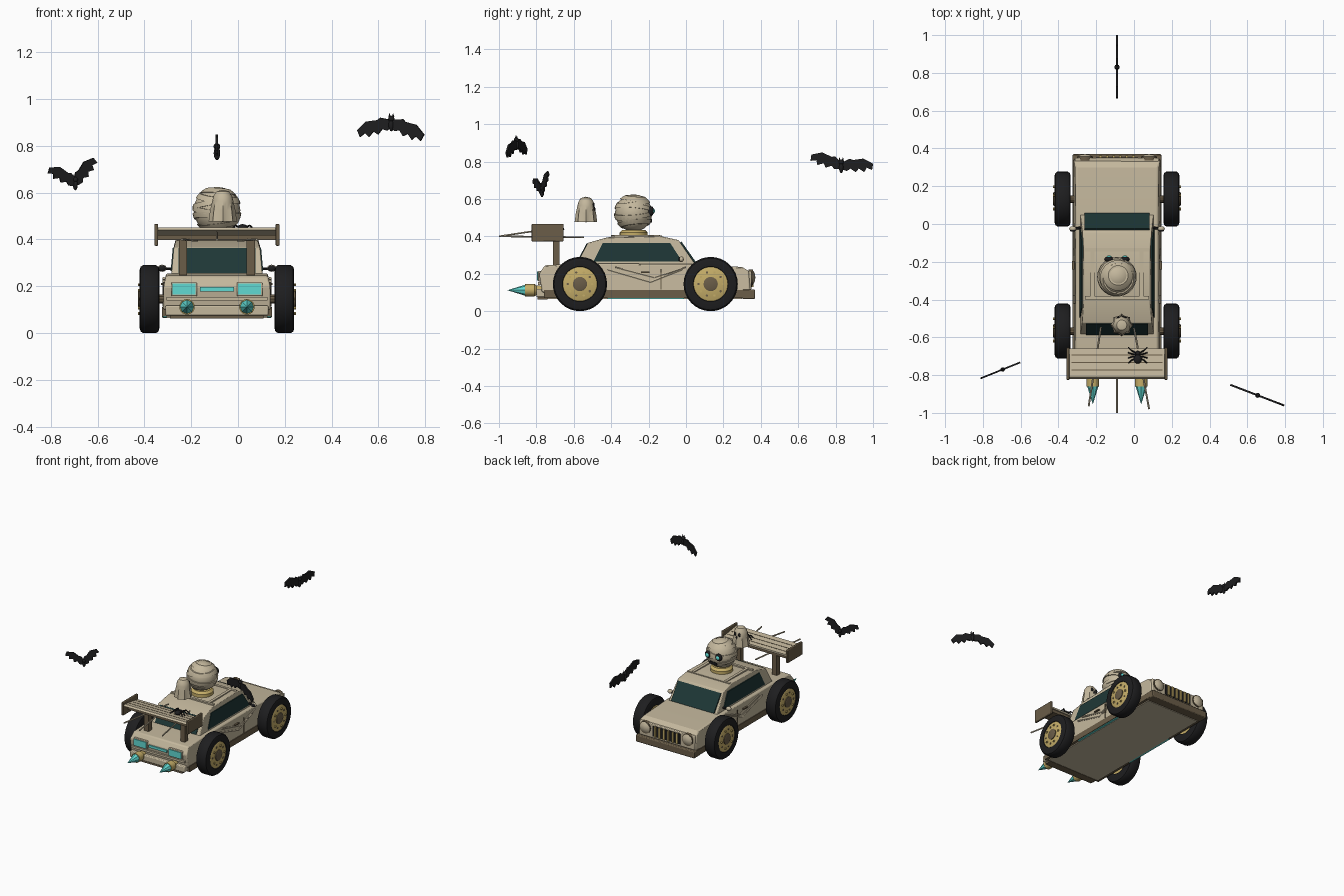
import bpy, bmesh, math
from mathutils import Matrix, Vector

if "Cube" in bpy.data.objects:
    bpy.data.objects.remove(bpy.data.objects["Cube"])

CX = -0.09  # centre line of the car


def material(name, *rgb):
    m = bpy.data.materials.new(name)
    m.use_nodes = True
    m.diffuse_color = (*rgb, 1)
    m.node_tree.nodes["Principled BSDF"].inputs["Base Color"].default_value = (*rgb, 1)
    return m


tan = material("bandage tan", 0.55, 0.475, 0.335)
brown = material("dark brown", 0.145, 0.11, 0.065)
gold = material("old gold", 0.56, 0.42, 0.14)
cyan = material("glow cyan", 0.12, 0.70, 0.65)
glass = material("teal glass", 0.013, 0.038, 0.037)
black = material("black", 0.013, 0.013, 0.014)


def finish(bm, name, mat, place=None, angle=35):
    bmesh.ops.remove_doubles(bm, verts=bm.verts, dist=1e-5)
    bmesh.ops.recalc_face_normals(bm, faces=bm.faces)
    bm.transform(place or Matrix.Translation((CX, 0, 0)))
    me = bpy.data.meshes.new(name)
    bm.to_mesh(me)
    bm.free()
    me.materials.append(mat)
    me.shade_smooth()
    me.set_sharp_from_angle(angle=math.radians(angle))
    ob = bpy.data.objects.new(name, me)
    bpy.context.collection.objects.link(ob)
    return ob


def bevel(ob, width):
    m = ob.modifiers.new("bevel", "BEVEL")
    m.width, m.segments, m.limit_method = width, 2, "ANGLE"
    return ob


def box(name, lo, hi, mat):
    bm = bmesh.new()
    bmesh.ops.create_cube(bm, size=1)
    for v in bm.verts:
        v.co = Vector([(a + b) / 2 + c * (b - a) for a, b, c in zip(lo, hi, v.co)])
    return finish(bm, name, mat)


def prism(name, profile, half, mat):
    """Extrude a y-z profile sideways; half(z) gives the half width."""
    bm = bmesh.new()
    a, b = ([bm.verts.new((s * half(z), y, z)) for y, z in profile] for s in (-1, 1))
    bm.faces.new(a)
    bm.faces.new(b)
    for i in range(len(a)):
        bm.faces.new((a[i - 1], a[i], b[i], b[i - 1]))
    return finish(bm, name, mat, angle=20)


def lathe(name, profile, loc, mat, rot=None, seg=24, wave=0):
    bm = bmesh.new()
    rings = []
    for r, h in profile:
        k = [1 + (wave * (-1) ** i if h < 0 else 0) for i in range(seg)]
        rings.append([bm.verts.new((r * k[i] * math.cos(math.tau * i / seg),
                                    r * k[i] * math.sin(math.tau * i / seg), h)) for i in range(seg)])
    for a, b in zip(rings, rings[1:]):
        for i in range(seg):
            bm.faces.new((a[i - 1], a[i], b[i], b[i - 1]))
    bmesh.ops.dissolve_degenerate(bm, edges=bm.edges, dist=1e-6)
    place = Matrix.Translation((CX + loc[0], loc[1], loc[2])) @ (rot or Matrix())
    return finish(bm, name, mat, place)


def ball(name, r, loc, mat, scale=(1, 1, 1), place=None):
    bm = bmesh.new()
    bmesh.ops.create_uvsphere(bm, u_segments=16, v_segments=10, radius=1)
    for v in bm.verts:
        v.co = Vector([c * r * s + l for c, s, l in zip(v.co, scale, loc)])
    return finish(bm, name, mat, place)


def rod(name, a, b, r, mat, seg=6):
    d = Vector(b) - Vector(a)
    return lathe(name, [(0, 0), (r, 0), (r, d.length), (0, d.length)], a, mat,
                 d.to_track_quat("Z", "Y").to_matrix().to_4x4(), seg)


ALONG_Y = Matrix.Rotation(-math.pi / 2, 4, "X")

# car body, sills and floor
bevel(prism("body", [(-.77, .10), (-.785, .20), (-.755, .245), (-.56, .255), (.05, .252),
                     (.30, .236), (.335, .215), (.345, .10)],
            lambda z: .23 if z <= .22 else .218, tan), .008)
box("floor_sill", (-.235, -.76, .07), (.235, .34, .112), brown)
box("floor_plate", (-.215, -.74, .064), (.215, .30, .08), tan)
bevel(box("front_bumper", (-.235, .30, .065), (.235, .37, .115), brown), .006)
bevel(box("rear_bumper", (-.22, -.80, .075), (.22, -.72, .118), tan), .006)
box("rear_bumper_lip", (-.20, -.795, .062), (.20, -.74, .08), brown)
box("trunk_step", (-.215, -.792, .14), (.215, -.76, .155), tan)


# cabin with glass that stands just proud of it
def cabin_half(z):
    return .195 - .09 * (z - .25) if z < .39 else .175


bevel(prism("cabin", [(-.585, .25), (-.525, .365), (-.42, .395), (-.14, .402), (-.04, .38), (.05, .25)],
            cabin_half, tan), .005)
prism("side_windows", [(-.495, .265), (-.445, .365), (-.085, .365), (-.02, .265)],
      lambda z: cabin_half(z) + .004, glass)
prism("windshield", [(-.035, .365), (-.025, .373), (.057, .257), (.045, .257)], lambda z: .172, glass)
prism("rear_window", [(-.52, .36), (-.53, .364), (-.588, .256), (-.575, .256)], lambda z: .165, glass)
for y in (-.40, -.145):
    box("roof_band", (-.17, y, .39), (.17, y + .018, .405), tan)
for x in (-.13, .13):
    box("roof_rail", (x - .01, -.40, .39), (x + .01, -.14, .407), tan)

# grille, side trim and other mirrored parts
bevel(box("front_panel", (-.222, .32, .115), (.222, .350, .215), tan), .005)
box("grille", (-.11, .33, .13), (.11, .353, .205), black)
for i in range(6):
    x = -.0875 + .035 * i
    box("grille_bar", (x - .007, .34, .13), (x + .007, .362, .205), gold)
for s in (-1, 1):
    lathe("headlight_rim", [(0, 0), (.043, 0), (.043, .022), (0, .022)], (s * .17, .335, .18), brown, ALONG_Y)
    lathe("headlight", [(.038, 0), (.038, .02), (.022, .03), (0, .033)], (s * .17, .338, .18), tan, ALONG_Y)
    box("underglow", (s * .216, -.42, .066), (s * .230, -.01, .075), cyan)
    rod("mirror_arm", (s * .19, -.02, .275), (s * .23, -.025, .275), .007, black)
    ball("mirror", .019, (s * .234, -.025, .277), tan, (1, .7, .8))
    ball("mirror_glass", .016, (s * .234, -.033, .277), black, (1, .5, .8))
    box("door_gap", (s * .228, -.135, .115), (s * .233, -.130, .225), brown)
    box("door_handle", (s * .226, -.24, .205), (s * .238, -.195, .213), brown)
    for (y0, z0), (y1, z1) in [((-.42, .222), (-.19, .155)), ((-.19, .155), (-.02, .222)),
                               ((-.38, .235), (-.17, .18)), ((-.17, .18), (0, .235))]:
        rod("side_wrap", (s * .227, y0, z0), (s * .227, y1, z1), .006, tan)
    # tail lights
    bevel(box("tail_light_frame", (s * .14 - .055, -.79, .158), (s * .14 + .055, -.77, .216), tan), .004)
    box("tail_light", (s * .14 - .049, -.796, .165), (s * .14 + .049, -.78, .211), cyan)
    # rocket exhausts
    lathe("exhaust_pipe", [(.02, -.05), (.025, .05), (.033, .06), (.033, .11), (0, .11)],
          (s * .128, -.75, .112), gold, ALONG_Y.inverted())
    lathe("exhaust_flame", [(0, 0), (.031, 0), (0, .1)], (s * .128, -.855, .112), cyan,
          ALONG_Y.inverted(), seg=8)
    # spoiler supports and end plates
    box("spoiler_strut", (s * .145 - .018, -.712, .24), (s * .145 + .018, -.677, .42), brown)
    bevel(box("spoiler_end_plate", (s * .259 - .008, -.825, .373), (s * .259 + .008, -.655, .467), brown), .004)
box("tail_light_strip", (-.073, -.792, .178), (.073, -.77, .196), cyan)

# spoiler wing
prism("spoiler_wing", [(-.82, .44), (-.81, .452), (-.66, .43), (-.66, .418)], lambda z: .255, tan)
box("spoiler_lower_blade", (-.255, -.77, .397), (.255, -.67, .419), brown)
for y in (-.775, -.735, -.695):
    z = .43 + (-.66 - y) * .147
    box("spoiler_groove", (-.24, y, z - .002), (.24, y + .004, z + .001), brown)

# wheels
TYRE = [(.085, -.042), (.125, -.042), (.138, -.038), (.145, -.028), (.145, 0),
        (.145, .028), (.138, .038), (.125, .042), (.094, .042), (.088, .034)]
for s in (-1, 1):
    side = Matrix.Rotation(s * math.pi / 2, 4, "Y")
    for y in (-.567, .132):
        at = (s * .288, y, .145)
        lathe("tyre", TYRE, at, black, side, 32)
        lathe("wheel_hub", [(0, -.035), (.093, -.035), (.093, .038), (.085, .042), (0, .042)],
              at, gold, side, 32)
        lathe("hub_cap", [(.038, .03), (.038, .047), (.03, .050), (0, .050)], at, brown, side)
        for k in range(10):
            t = math.tau * k / 10
            by, bz = y + .065 * math.cos(t), .145 + .065 * math.sin(t)
            rod("wheel_bolt", (s * .32, by, bz), (s * (.332 if k % 2 else .338), by, bz), .007,
                brown if k % 2 else gold)
for y in (-.567, .132):
    rod("axle", (-.27, y, .145), (.27, y, .145), .02, brown, 10)

# bandaged driver head
HEAD = Vector((0, -.28, .525))
lathe("neck_ring", [(.075, 0), (.075, .025), (.06, .04), (0, .04)], (0, -.28, .395), gold)
ball("head", .1, HEAD, tan)
for z, tx, ty in [(-.06, 6, -8), (-.034, -7, 5), (-.006, 5, 9), (.026, -6, -8), (.055, 8, 6), (.08, -5, 4)]:
    turn = Matrix.Rotation(math.radians(tx), 4, "X") @ Matrix.Rotation(math.radians(ty), 4, "Y")
    band = [(math.sqrt(.105 ** 2 - h * h), h) for h in (z - .011, z, z + .011)]
    lathe("head_wrap", [(band[0][0] - .009, z - .011), *band, (band[2][0] - .009, z + .011)], HEAD, tan, turn, 28)
for s in (-1, 1):
    ball("eye_socket", .026, (s * .042, -.187, .535), black, (1, .6, 1))
    ball("eye_glow", .014, (s * .042, -.175, .535), cyan, (1, .6, 1))
box("mouth", (-.028, -.20, .475), (.028, -.182, .492), black)

# little ghost floating behind the head
lathe("ghost", [(0, -.07), (.048, -.06), (.055, -.068), (.049, -.02), (.045, .02), (.040, .04), (.027, .06), (0, .067)],
      (.025, -.535, .545), tan, seg=16, wave=.1)
for s in (-1, 1):
    ball("ghost_eye", .010, (.025 + s * .017, -.494, .567), black, (1, .6, 1.3))
ball("ghost_mouth", .009, (.025, -.490, .545), black, (1, .6, 1.4))

# trailing bandage strips
for a, b in [((-.085, -.545, .395), (-.15, -.965, .40)), ((.09, -.55, .395), (.17, -.98, .40)),
             ((0, -.80, .43), (0, -1.0, .40))]:
    rod("trailing_strip", a, b, .005, tan)

# spider on the spoiler
ball("spider_abdomen", .022, (.11, -.715, .450), black, (1, 1.1, .7))
ball("spider_head", .014, (.11, -.685, .446), black)
for s in (-1, 1):
    for k in range(4):
        dy = -.04 + .028 * k
        knee = (.11 + s * .032, -.697 + dy * .6, .46)
        rod("spider_thigh", (.11, -.697 + dy * .2, .447), knee, .004, black)
        rod("spider_shin", knee, (.11 + s * .05, -.697 + dy, .437), .0035, black)

# bats: scalloped wings, raised or lowered by an angle on each side
WING = [(0, .014), (.045, .03), (.06, .022), (.11, .024), (.155, -.006), (.147, -.036), (.122, -.022),
        (.108, -.042), (.084, -.022), (.066, -.038), (.044, -.018), (.024, -.028), (0, -.016)]


def bat(loc, yaw, lift_minus, lift_plus, size):
    place = Matrix.Translation(loc) @ Matrix.Rotation(math.radians(yaw), 4, "Z") @ Matrix.Scale(size, 4)
    for s, lift in ((-1, lift_minus), (1, lift_plus)):
        bm = bmesh.new()
        c, n = math.cos(math.radians(lift)), math.sin(math.radians(lift))
        f = bm.faces.new([bm.verts.new((s * (u * c - v * n), -.005, u * n + v * c)) for u, v in WING])
        ext = bmesh.ops.extrude_face_region(bm, geom=[f])["geom"]
        bmesh.ops.translate(bm, vec=(0, .01, 0), verts=[v for v in ext if isinstance(v, bmesh.types.BMVert)])
        finish(bm, "bat_wing", black, place)
        bm = bmesh.new()
        bmesh.ops.create_cone(bm, segments=6, radius1=.006, radius2=0, depth=.018, cap_ends=True)
        bmesh.ops.translate(bm, vec=(s * .008, 0, .034), verts=bm.verts)
        finish(bm, "bat_ear", black, place)
    ball("bat_body", .014, (0, 0, -.008), black, (.8, .9, 1.9), place)
    ball("bat_head", .013, (0, 0, .018), black, place=place)


bat((.655, -.907, .897), -21, -9, -16, 1.02)
bat((-.695, -.77, .64), 22, 32, 55, .88)
bat((-.09, .83, .777), 90, 23, 6, 1.1)
